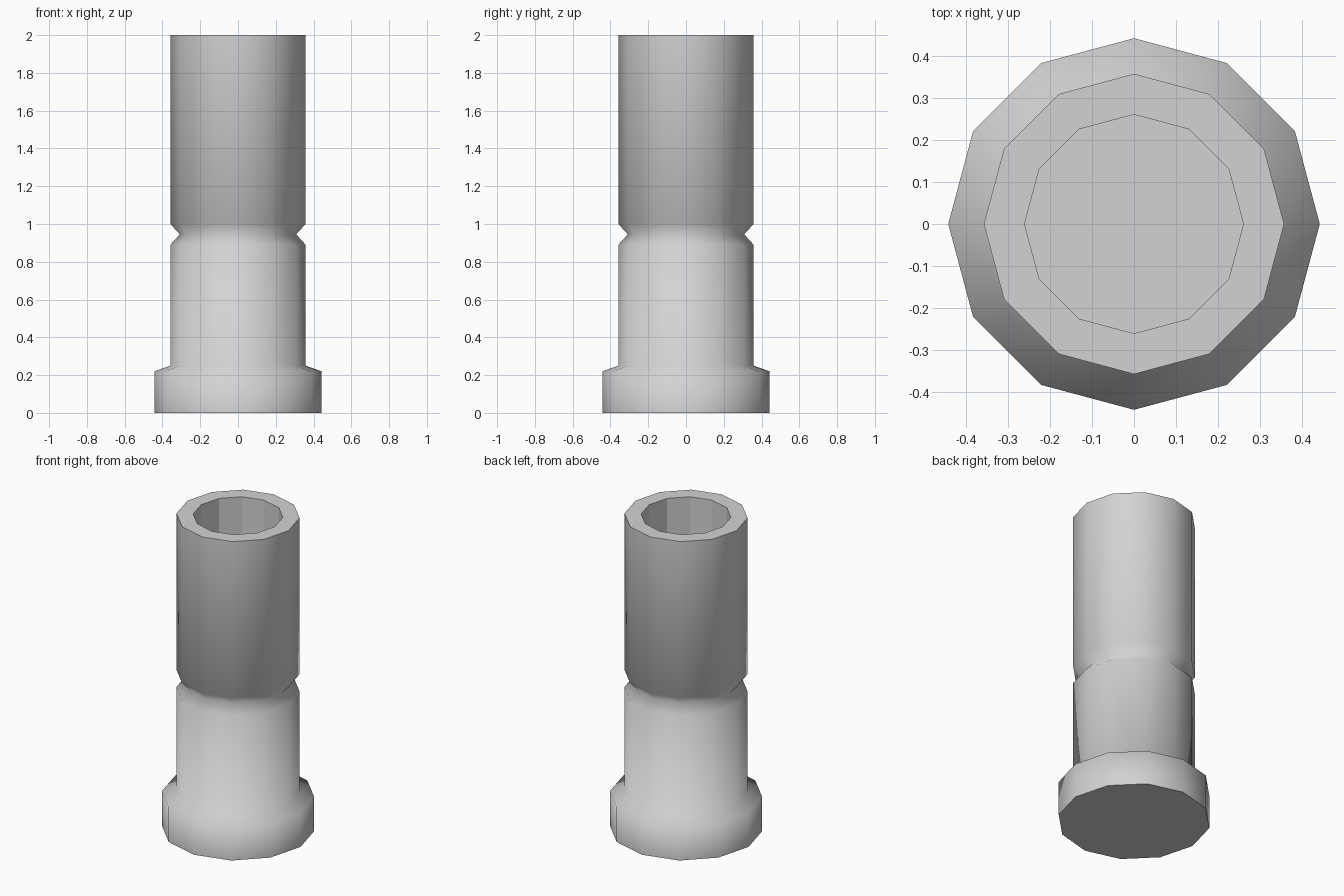
import bpy
import bmesh
from math import cos, sin, tau

cube = bpy.data.objects.get("Cube")
if cube:
    bpy.data.objects.remove(cube, do_unlink=True)

SIDES = 12

# Single plain grey
grey = bpy.data.materials.new("light_grey")
grey.use_nodes = True
colour = (0.65, 0.65, 0.65, 1)
grey.diffuse_color = colour
grey.node_tree.nodes["Principled BSDF"].inputs["Base Color"].default_value = colour

# Radius, height, and whether the band above that ring is smooth
profile = [
    (0.443, 0.0, True),     # flange wall
    (0.443, 0.22, True),    # flange shoulder
    (0.358, 0.25, True),    # lower body
    (0.358, 0.89, True),    # groove, lower slope
    (0.308, 0.945, True),   # groove, upper slope
    (0.358, 1.0, True),     # upper tube
    (0.358, 2.0, False),    # flat rim
    (0.261, 2.0, False),    # bore wall
    (0.261, 1.0, False),    # bore floor
]

# Lathe the profile into one closed shell
bm = bmesh.new()
rings = [[bm.verts.new((r * cos(tau * i / SIDES), r * sin(tau * i / SIDES), z))
          for i in range(SIDES)] for r, z, _ in profile]
for lower, upper, (_, _, smooth) in zip(rings, rings[1:], profile):
    for i in range(SIDES):
        j = (i + 1) % SIDES
        face = bm.faces.new((lower[i], lower[j], upper[j], upper[i]))
        face.smooth = smooth

# Flat underside and bore floor
bm.faces.new(rings[0][::-1])
bm.faces.new(rings[-1])

mesh = bpy.data.meshes.new("flanged_tube")
bm.to_mesh(mesh)
bm.free()
mesh.materials.append(grey)
tube = bpy.data.objects.new("flanged_tube", mesh)
bpy.context.collection.objects.link(tube)
